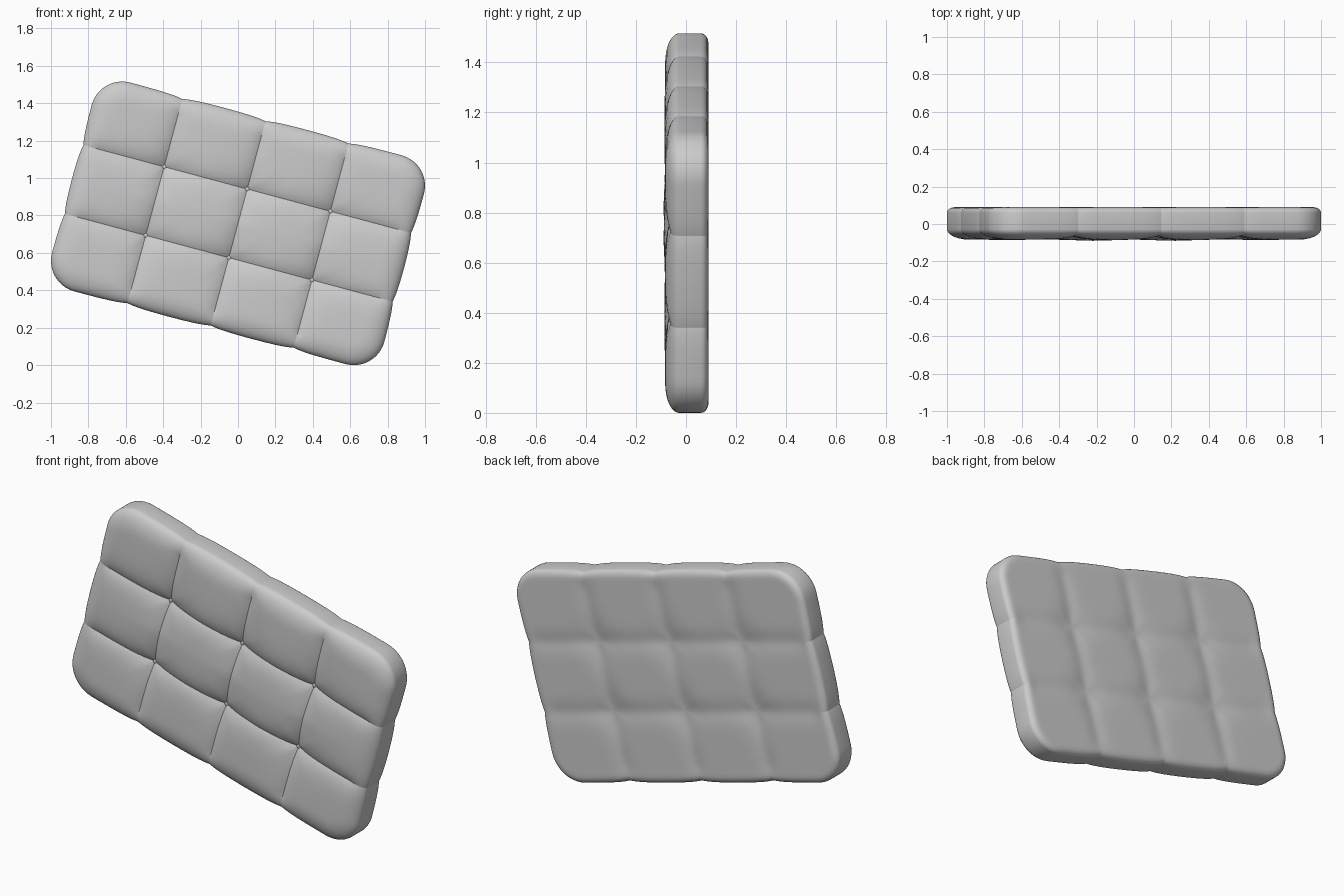
import bpy, bmesh
from math import cos, sin, pi, radians, exp, sqrt, floor, copysign
from mathutils import Matrix, Vector

cube = bpy.data.objects.get("Cube")
if cube:
    bpy.data.objects.remove(cube, do_unlink=True)

COLS, ROWS, DETAIL = 4, 3, 24
W, H, T = 0.92, 0.578, 0.09          # half width, half height, half thickness
CORNER = 0.17
SEAMS_U = [-0.46, 0, 0.46]
SEAMS_V = [-0.19, 0.19]
TILT = Matrix.Rotation(radians(15), 4, 'Y')
CENTRE = Vector((0, 0, 0.757))


def cluster(x, cells):
    """Crowd grid lines towards the seams and the rim."""
    s = (x + 1) / 2 * cells
    i = floor(s)
    return (i + 0.5 - 0.5 * cos(pi * (s - i))) / cells * 2 - 1


def seam_coord(a, seams, half):
    """Map a clustered coordinate in -1..1 so cell borders lie on the seams."""
    stops = [-half] + seams + [half]
    s = (a + 1) / 2 * (len(stops) - 1)
    i = min(max(int(s + 1e-6), 0), len(stops) - 2)
    return stops[i] + (stops[i + 1] - stops[i]) * (s - i)


def edge_drop(e, radius, depth):
    k = max(0.0, 1 - e / radius)
    return depth * (1 - sqrt(max(0.0, 1 - k * k)))


def round_corner(u, v):
    du, dv = abs(u) - (W - CORNER), abs(v) - (H - CORNER)
    if du > 0 and dv > 0:
        f = max(du, dv) / sqrt(du * du + dv * dv)
        u = copysign(W - CORNER + du * f, u)
        v = copysign(H - CORNER + dv * f, v)
    return u, v


def cushion_point(x, z, back):
    pu = seam_coord(cluster(x, COLS), SEAMS_U, W)
    pv = seam_coord(cluster(z, ROWS), SEAMS_V, H)
    e = max(0.0, min(W - abs(pu), H - abs(pv)))
    du = min(abs(pu - s) for s in SEAMS_U)
    dv = min(abs(pv - s) for s in SEAMS_V)
    seam, tuft = min(du, dv), sqrt(du * du + dv * dv)
    inner = min(1, e / 0.1)
    if back:
        pull = 0.007 * exp(-(seam / 0.05) ** 2) + 0.012 * exp(-(tuft / 0.1) ** 2)
        y = T - inner * pull - edge_drop(e, 0.04, 0.03)
    else:
        dome = (1 - (pu / W) ** 2) * (1 - (pv / H) ** 2)
        pull = 0.025 * exp(-seam / 0.045) + 0.04 * exp(-tuft / 0.09)
        y = -(T - 0.007 + 0.009 * dome) + inner * pull + edge_drop(e, 0.12, 0.055)
    # Pinch the outline where a seam crosses the rim
    u, v = round_corner(pu, pv)
    rim = max(0, 1 - e / 0.12)
    if H - abs(pv) < W - abs(pu):
        v -= copysign(0.013 * rim * exp(-du / 0.06), v)
    else:
        u -= copysign(0.013 * rim * exp(-dv / 0.06), u)
    return Vector((u, y, v))


def finish(name, bm):
    bmesh.ops.recalc_face_normals(bm, faces=bm.faces)
    mesh = bpy.data.meshes.new(name)
    bm.to_mesh(mesh)
    bm.free()
    obj = bpy.data.objects.new(name, mesh)
    bpy.context.collection.objects.link(obj)
    bpy.ops.object.select_all(action='DESELECT')
    obj.select_set(True)
    bpy.context.view_layer.objects.active = obj
    bpy.ops.object.shade_smooth_by_angle(angle=radians(45))
    return obj


# Quilted cushion: front panel, back panel and side wall
bm = bmesh.new()
bmesh.ops.create_grid(bm, x_segments=COLS * DETAIL, y_segments=ROWS * DETAIL, size=1)
front = list(bm.verts)
result = bmesh.ops.extrude_face_region(bm, geom=list(bm.faces), use_keep_orig=True)
back = [g for g in result["geom"] if isinstance(g, bmesh.types.BMVert)]
for verts, is_back in ((front, False), (back, True)):
    for vert in verts:
        point = cushion_point(vert.co.x, vert.co.y, is_back)
        vert.co = TILT @ point + CENTRE
lowest = min(v.co.z for v in bm.verts)
bmesh.ops.translate(bm, verts=bm.verts, vec=(0, 0, -lowest))
finish("quilted_cushion", bm)

# Small tufting buttons where the front seams cross
for row, v in enumerate(SEAMS_V):
    for col, u in enumerate(SEAMS_U):
        bm = bmesh.new()
        bmesh.ops.create_uvsphere(bm, u_segments=16, v_segments=8, radius=0.014)
        bmesh.ops.scale(bm, verts=bm.verts, vec=(1, 0.5, 1))
        pit = cushion_point(u / 0.46 / 2, v / 0.19 / 3, False)
        place = Matrix.Translation(CENTRE - Vector((0, 0, lowest))) @ TILT
        bmesh.ops.transform(bm, verts=bm.verts,
                            matrix=place @ Matrix.Translation((u, pit.y - 0.002, v)))
        finish(f"button_{row + 1}_{col + 1}", bm)
